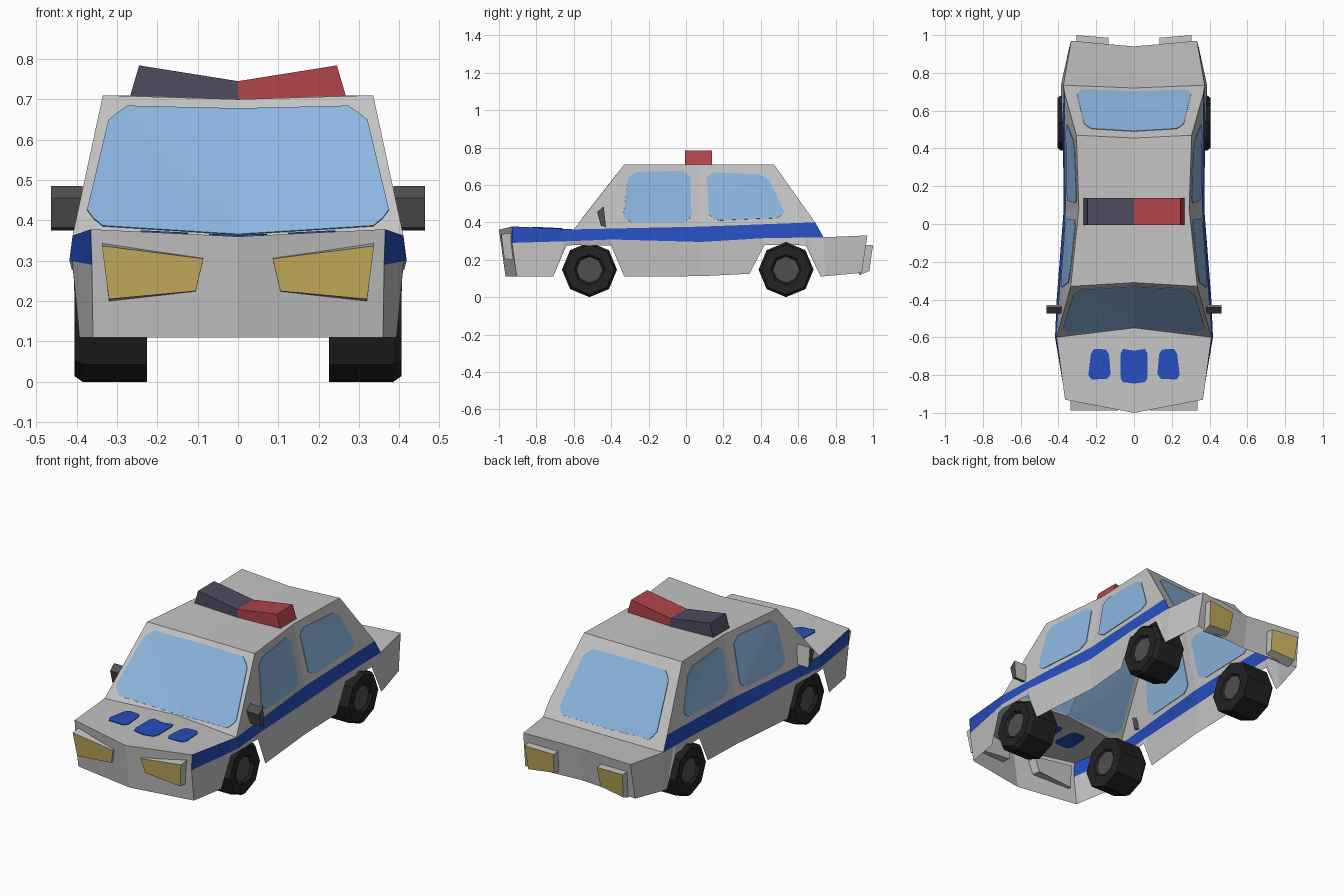
import bpy, bmesh, math
from mathutils import Vector
from mathutils.bvhtree import BVHTree

if "Cube" in bpy.data.objects:
    bpy.data.objects.remove(bpy.data.objects["Cube"])


def material(name, rgb):
    m = bpy.data.materials.new(name)
    m.diffuse_color = (*rgb, 1)
    m.use_nodes = True
    m.node_tree.nodes["Principled BSDF"].inputs["Base Color"].default_value = m.diffuse_color
    return m


GREY = material("body grey", (.55, .55, .55))
BLUE = material("stripe blue", (.019, .077, .52))
GLASS = material("window blue", (.262, .468, .745))
YELLOW = material("lamp yellow", (.60, .45, .114))
RED = material("beacon red", (.44, .058, .068))
PURPLE = material("beacon dark purple", (.075, .071, .117))
TYRE = material("tyre black", (.016, .016, .016))
DARK = material("dark grey", (.08, .08, .08))


def finish(bm, name, mats):
    me = bpy.data.meshes.new(name)
    bm.to_mesh(me)
    bm.free()
    for m in mats:
        me.materials.append(m)
    ob = bpy.data.objects.new(name, me)
    bpy.context.collection.objects.link(ob)
    return ob


def prism(name, a, b, mats, rule=None):
    """Solid between two matching outlines; rule picks the material per face."""
    bm = bmesh.new()
    va, vb = [bm.verts.new(p) for p in a], [bm.verts.new(p) for p in b]
    bm.faces.new(va)
    bm.faces.new(vb)
    for i in range(len(a)):
        j = (i + 1) % len(a)
        bm.faces.new((va[i], va[j], vb[j], vb[i]))
    bmesh.ops.recalc_face_normals(bm, faces=bm.faces)
    for f in bm.faces:
        f.material_index = rule(f.normal) if rule else 0
    return finish(bm, name, mats)


def lerp(table, y):
    for (y0, v0), (y1, v1) in zip(table, table[1:]):
        if y <= y1:
            return v0 + (v1 - v0) * max(0, (y - y0) / (y1 - y0))
    return table[-1][1]


# ---- body shell, open underneath ----
mid_x = [(-.93, .362), (-.6, .418), (-.3, .405), (.08, .372), (.4, .376), (.735, .374), (.97, .333)]
mid_z = [(-.93, .29), (-.6, .30), (-.3, .312), (.08, .295), (.4, .315), (.735, .32), (.97, .33)]
low_x = [(-.93, .355), (-.6, .412), (-.3, .40), (.08, .366), (.735, .387), (.94, .342)]
belt_x = [(-.93, .365), (-.6, .41), (.08, .36), (.69, .367)]
belt_z = [(-.93, .378), (-.6, .362), (.08, .377), (.69, .40)]
# stations: stripe-bottom y, sill y, sill z (with wheel arches)
stations = [(-.93, -.905, .11), (-.645, -.71, .11), (-.64, -.64, .275), (-.6, -.6, .278),
            (-.40, -.40, .275), (-.395, -.33, .11), (.08, .08, .112), (.415, .34, .125),
            (.42, .42, .28), (.64, .64, .277), (.645, .72, .11), (.735, .745, .112), (.97, .94, .13)]

body = bmesh.new()
for s in (1, -1):
    V = lambda x, y, z: body.verts.new((s * x, y, z))

    def F(vs, mat=0):
        body.faces.new(vs).material_index = mat

    mid = [V(lerp(mid_x, y), y, lerp(mid_z, y)) for y, _, _ in stations]
    low = [V(lerp(low_x, y), y, z) for _, y, z in stations]
    belt = [V(lerp(belt_x, y), min(y, .69), lerp(belt_z, y)) for y, _, _ in stations[:-1]]
    for i in range(len(stations) - 1):
        F((low[i], low[i + 1], mid[i + 1], mid[i]))
        if i < len(belt) - 1:
            F((mid[i], mid[i + 1], belt[i + 1], belt[i]), 1)
    roof = [V(.335, -.33, .71), V(.292, .08, .71), V(.305, .47, .71)]
    roof_c = [V(0, -.31, .70), V(0, .08, .70), V(0, .455, .70)]
    nose, chin, cowl = V(0, -1, .36), V(0, -.965, .11), V(0, -.55, .36)
    boot, tail, tail_low = V(0, .72, .31), V(0, .94, .32), V(0, .915, .13)
    F((chin, low[0], mid[0], belt[0], nose))                      # nose
    F([nose] + belt[:4] + [cowl])                                 # bonnet
    F((cowl, belt[3], roof[0], roof_c[0]))                        # windscreen
    F(belt[3:7] + [roof[1], roof[0]])                             # cabin sides
    F(belt[6:12] + [roof[2], roof[1]])
    for i in (0, 1):
        F((roof_c[i], roof[i], roof[i + 1], roof_c[i + 1]))       # roof
    F((roof_c[2], roof[2], belt[11], mid[11], boot))              # rear screen
    F((boot, mid[11], mid[12], tail))                             # boot lid
    F((tail, mid[12], low[12], tail_low))                         # tail
bmesh.ops.remove_doubles(body, verts=body.verts, dist=1e-4)
bmesh.ops.recalc_face_normals(body, faces=body.faces)
body.normal_update()
if max(body.faces, key=lambda f: f.calc_center_median().z).normal.z < 0:
    bmesh.ops.reverse_faces(body, faces=body.faces)
body.normal_update()
tree = BVHTree.FromBMesh(body)
finish(body, "car_body", [GREY, BLUE])


# ---- painted panels laid on the shell, thin and visible from both sides ----
def panel(name, quad, mat, side=0, n=8):
    """quad is (x, y) seen from above, or (y, z) seen from the given side."""
    bm = bmesh.new()
    q = [Vector(p) for p in quad]
    grid = {}
    for i in range(n + 1):
        for j in range(n + 1):
            u, v = i / n, j / n
            if i in (0, n) and j in (0, n):                       # clipped corners
                k = (0 if i == 0 else 1) if j == 0 else (3 if i == 0 else 2)
                if side or abs(q[k].x) > 1e-6:
                    u, v = abs(u - .45 / n), abs(v - .45 / n)
            p = q[0].lerp(q[1], u).lerp(q[3].lerp(q[2], u), v)
            if side:
                o, d = Vector((2 * side, p.x, p.y)), Vector((-side, 0, 0))
            else:
                o, d = Vector((p.x, p.y, 2)), Vector((0, 0, -1))
            grid[i, j] = bm.verts.new(tree.ray_cast(o, d)[0])
    for i in range(n):
        for j in range(n):
            bm.faces.new((grid[i, j], grid[i + 1, j], grid[i + 1, j + 1], grid[i, j + 1]))
    bmesh.ops.recalc_face_normals(bm, faces=bm.faces)
    ob = finish(bm, name, [mat])
    sol = ob.modifiers.new("thickness", "SOLIDIFY")
    sol.thickness, sol.offset = .007, 0


def mx(s, pts):
    return [(s * p[0], *p[1:]) for p in pts]


for s, side in ((1, "right"), (-1, "left")):
    panel("windscreen_" + side, mx(s, [(0, -.547), (.383, -.577), (.313, -.347), (0, -.327)]), GLASS)
    panel("rear_screen_" + side, mx(s, [(0, .49), (.258, .505), (.308, .712), (0, .70)]), GLASS)
    panel("front_window_" + side, [(-.34, .40), (.03, .398), (.022, .675), (-.305, .668)], GLASS, s)
    panel("rear_window_" + side, [(.125, .408), (.54, .425), (.43, .655), (.108, .668)], GLASS, s)
    panel("bonnet_mark_centre_" + side, mx(s, [(0, -.845), (.072, -.835), (.07, -.66), (0, -.67)]), BLUE, n=6)
    panel("bonnet_mark_" + side, mx(s, [(.122, -.818), (.245, -.825), (.225, -.66), (.135, -.665)]), BLUE, n=6)

    # headlights: grey housing with yellow front
    prism("headlight_" + side,
          mx(s, [(.337, -.988, .337), (.086, -.988, .305), (.105, -.976, .225), (.32, -.972, .205)]),
          mx(s, [(.337, -.92, .345), (.086, -.925, .312), (.105, -.91, .22), (.32, -.905, .198)]),
          [GREY, YELLOW], lambda nrm: int(nrm.y < -.7))
    # tail lights
    prism("tail_light_" + side,
          mx(s, [(.305, 1, .277), (.135, .986, .268), (.145, .966, .155), (.295, .98, .14)]),
          mx(s, [(.305, .945, .28), (.135, .925, .27), (.145, .91, .14), (.295, .93, .118)]),
          [GREY, YELLOW], lambda nrm: int(nrm.y > .7))
    # door mirrors: dark shell, grey back
    outline = [(-.475, .455), (-.44, .485), (-.428, .375), (-.455, .382)]
    prism("door_mirror_" + side, [(s * .385, y, z) for y, z in outline],
          [(s * .463, y, z) for y, z in outline],
          [DARK, GREY], lambda nrm: int(nrm.y > .7))
    # roof beacon halves
    sect = [(0, .698), (0, .745), (.245, .784), (.268, .706)]
    prism("roof_beacon_" + side, [(s * x, -.005, z) for x, z in sect],
          [(s * x, .138, z) for x, z in sect], [RED if s > 0 else PURPLE])

    # wheels: eight-sided lathe with recessed hub
    for y0, end in ((-.516, "front"), (.535, "rear")):
        bm = bmesh.new()
        profile = [(.235, .07), (.225, .08), (.225, .147), (.385, .147), (.405, .133), (.405, .082), (.39, .07)]
        rings = [[bm.verts.new((s * x, y0 + r * math.cos(a * math.pi / 4),
                                .147 + r * math.sin(a * math.pi / 4))) for a in range(8)]
                 for x, r in profile]
        for a, b in zip(rings, rings[1:]):
            for i in range(8):
                j = (i + 1) % 8
                bm.faces.new((a[i], a[j], b[j], b[i]))
        for cap in (rings[0], rings[-1]):
            bm.faces.new(cap).material_index = 1
        bmesh.ops.recalc_face_normals(bm, faces=bm.faces)
        finish(bm, f"{end}_wheel_{side}", [TYRE, DARK])
